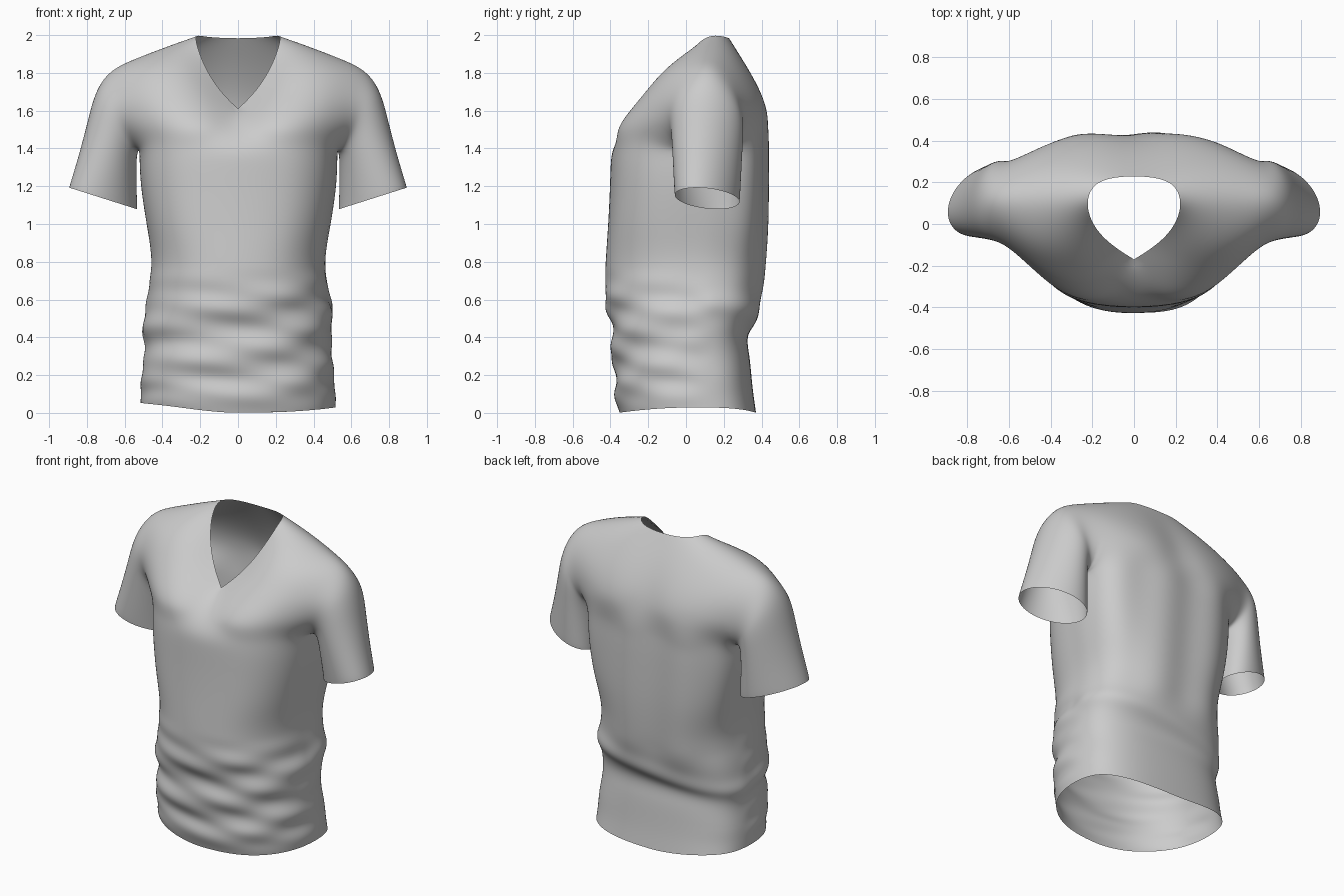
import bpy, bmesh, math
from mathutils import Vector

if "Cube" in bpy.data.objects:
    bpy.data.objects.remove(bpy.data.objects["Cube"])

# Torso profile below the armpits: z, half width, front y, back y
TORSO = [(0.0, .515, -.355, .37), (.10, .515, -.385, .355), (.20, .51, -.375, .345),
         (.31, .49, -.40, .335), (.41, .50, -.39, .315), (.51, .495, -.41, .365),
         (.63, .48, -.435, .405), (.79, .448, -.43, .42), (.98, .48, -.415, .43),
         (1.18, .512, -.405, .432), (1.31, .52, -.402, .432), (1.40, .52, -.395, .43)]
# Chest panels above the armpits: centre/neck point, middle point, armhole point
FRONT = [((0, -.30, 1.50), (.27, -.38, 1.50), (.56, -.14, 1.50)),
         ((0, -.17, 1.61), (.30, -.30, 1.61), (.60, -.115, 1.59)),
         ((.105, -.105, 1.71), (.35, -.215, 1.71), (.635, -.08, 1.68)),
         ((.193, -.02, 1.86), (.41, -.10, 1.845), (.66, .0, 1.78)),
         ((.237, .10, 2.01), (.44, .10, 1.94), (.68, .11, 1.835))]
BACK = [((0, .42, 1.57), (.28, .44, 1.55), (.57, .30, 1.50)),
        ((0, .36, 1.75), (.31, .40, 1.68), (.61, .295, 1.60)),
        ((0, .235, 1.98), (.35, .325, 1.80), (.64, .265, 1.70)),
        ((.19, .215, 1.99), (.41, .23, 1.895), (.665, .20, 1.79))]
# Sleeve rings: inner x, inner z, outer x, outer z, half depth, sideways skew
SLEEVE = [(.535, 1.37, .757, 1.71, .195, -.015), (.537, 1.29, .80, 1.53, .185, -.03),
          (.535, 1.19, .845, 1.36, .175, -.045), (.533, 1.10, .888, 1.22, .166, -.055),
          (.533, 1.078, .895, 1.193, .163, -.055)]


def through(pts, t):
    """Parabola through three points."""
    a, b, c = map(Vector, pts)
    return a * (1 - t) * (1 - 2 * t) + b * 4 * t * (1 - t) + c * t * (2 * t - 1)


def bump(v, lo, hi, soft):
    """1 between lo and hi, fading to 0 over soft."""
    s = lambda q: max(0, min(1, q)) ** 2 * (3 - 2 * max(0, min(1, q)))
    return s((v - lo) / soft + 1) * s((hi - v) / soft + 1)


bm = bmesh.new()
crease = bm.verts.layers.float.new("crease_vert")
V = {}

# Torso tube
base = 1 - len(TORSO)
for i, (z, w, yf, yb) in enumerate(TORSO):
    for j in range(11):
        a = math.radians(-90 + 18 * j)
        c, s = abs(math.cos(a)), math.sin(a)
        if j in (0, 10):
            c = 0
        p = .8 if z < .9 else .7
        y = (yf + yb) / 2 + math.copysign(abs(s) ** p, s) * (yb - yf) / 2 * 1.01 + .06 * c * c
        zz = z + (.03 * c * c if i == 0 else 0)
        V[base + i, j] = bm.verts.new((w * 1.015 * c ** p, y, zz))
# Front and back chest panels meeting at the shoulder seam
for r, pts in enumerate(FRONT, 1):
    for j in range(5):
        V[r, j] = bm.verts.new(through(pts, j / 4))
for r, pts in enumerate(BACK, 1):
    for j in range(5):
        V[r, 10 - j] = bm.verts.new(through(pts, j / 4))
for j in range(5):
    V[5, 10 - j] = V[5, j]
for r in range(base, 5):
    for j in range(10):
        if r < 0 or j not in (4, 5):
            bm.faces.new((V[r, j], V[r, j + 1], V[r + 1, j + 1], V[r + 1, j]))
# Sharp neckline point
V[2, 0][crease] = 1

# Sleeve grown from the armhole loop
loop = [V[0, 5]] + [V[r, 4] for r in range(6)] + [V[r, 6] for r in range(4, -1, -1)]
for xi, zi, xo, zo, b, skew in SLEEVE:
    mid = Vector(((xi + xo) / 2, .112, (zi + zo) / 2))
    half = Vector(((xo - xi) / 2, skew, (zo - zi) / 2)) * 1.035
    ring = []
    for k in range(12):
        a = math.tau * k / 12
        ring.append(bm.verts.new(mid - half * math.cos(a) - Vector((0, b * 1.04 * math.sin(a), 0))))
    for k in range(12):
        n = (k + 1) % 12
        bm.faces.new((loop[k], loop[n], ring[n], ring[k]))
    loop = ring
bmesh.ops.recalc_face_normals(bm, faces=bm.faces)

me = bpy.data.meshes.new("shirt")
bm.to_mesh(me)
bm.free()
shirt = bpy.data.objects.new("shirt", me)
bpy.context.collection.objects.link(shirt)
mir = shirt.modifiers.new("mirror", 'MIRROR')
mir.merge_threshold = .001
sub = shirt.modifiers.new("smooth", 'SUBSURF')
sub.levels = sub.render_levels = 3
dg = bpy.context.evaluated_depsgraph_get()
cloth = bpy.data.meshes.new_from_object(shirt.evaluated_get(dg))
shirt.modifiers.clear()
shirt.data = cloth

# Cloth folds
bm = bmesh.new()
bm.from_mesh(cloth)
bmesh.ops.recalc_face_normals(bm, faces=bm.faces)
bm.normal_update()
moves = []
for v in bm.verts:
    x, y, z = v.co
    n = v.normal.copy()
    if n.x * x + n.y * (y - .05) < 0 and z < 1:
        n.negate()
    d = 0
    if abs(x) < .53:
        waist = bump(z, .2, .55, .25)
        front = bump(y, -1, -.1, .2)
        back = bump(y, .15, 1, .15)
        # Slanted folds across the front of the waist
        d += .008 * waist * front * math.sin(25 * (z - .4 * x - .25 * x * x) + 1.2 * math.sin(4 * x))
        d += .004 * waist * (1 - back) * math.sin(42 * z + 9 * x + 5 * y)
        # Crease across the lower back and long hanging back folds
        d += .018 * back * math.exp(-((z - .5 - .15 * x) / .06) ** 2)
        d += .008 * back * bump(z, .7, 1.4, .2) * math.cos(17 * x + math.pi + z)
    off = n * d
    # Raised hem on one side
    if z < .2:
        off.z += .028 * bump(x, -1, -.45, .45) * (1 - z / .2)
    moves.append((v, off))
for v, off in moves:
    v.co += off
for v in bm.verts:
    v.co.z = max(v.co.z, 0)
bm.to_mesh(cloth)
bm.free()
for p in cloth.polygons:
    p.use_smooth = True
